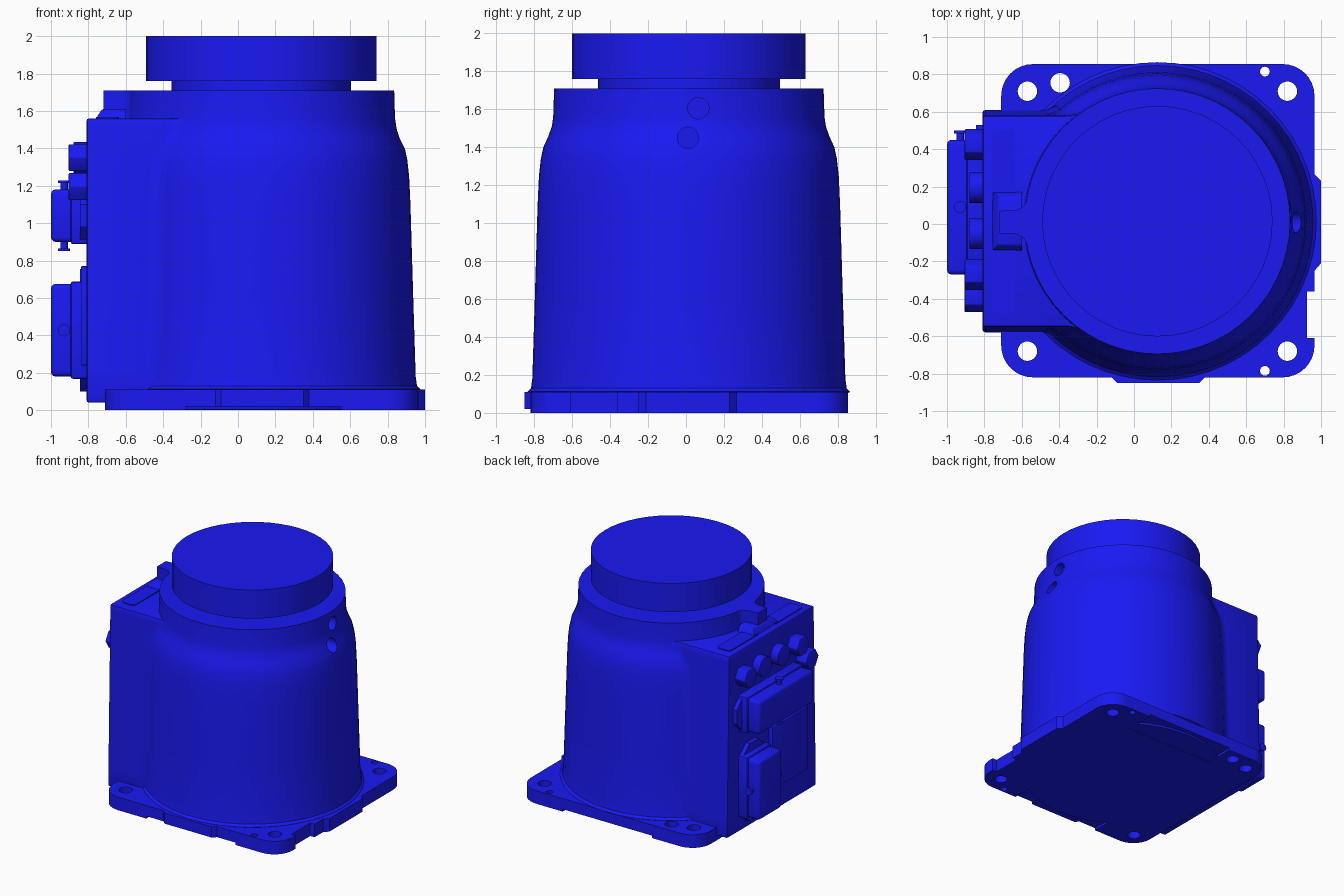
import bpy, bmesh
from math import sin, cos, pi, sqrt, atan2, radians
from mathutils import Matrix, Vector

if "Cube" in bpy.data.objects:
    bpy.data.objects.remove(bpy.data.objects["Cube"])

CX, CY = 0.125, 0.015          # axis of the round body
blue = bpy.data.materials.new("blue_paint")
blue.diffuse_color = (0.01, 0.01, 0.9, 1)
blue.use_nodes = True
blue.node_tree.nodes["Principled BSDF"].inputs["Base Color"].default_value = blue.diffuse_color


def finish(name, bm, bevel=0.0, segments=2):
    bmesh.ops.recalc_face_normals(bm, faces=bm.faces)
    me = bpy.data.meshes.new(name)
    bm.to_mesh(me)
    bm.free()
    ob = bpy.data.objects.new(name, me)
    bpy.context.collection.objects.link(ob)
    me.materials.append(blue)
    if bevel:
        m = ob.modifiers.new("bevel", 'BEVEL')
        m.width, m.segments, m.limit_method, m.angle_limit = bevel, segments, 'ANGLE', radians(40)
        apply(ob, m)
    smooth(ob)
    return ob


def activate(ob):
    bpy.ops.object.select_all(action='DESELECT')
    ob.select_set(True)
    bpy.context.view_layer.objects.active = ob


def apply(ob, mod):
    activate(ob)
    bpy.ops.object.modifier_apply(modifier=mod.name)


def smooth(ob):
    activate(ob)
    bpy.ops.object.shade_smooth_by_angle(angle=radians(32))


def loft(name, rings, bevel=0.0, segments=2):
    """Skin a stack of equal-length rings and cap both ends."""
    bm = bmesh.new()
    rows = [[bm.verts.new(p) for p in r] for r in rings]
    n = len(rows[0])
    for a, b in zip(rows, rows[1:]):
        for i in range(n):
            j = (i + 1) % n
            bm.faces.new((a[i], a[j], b[j], b[i]))
    bm.faces.new(rows[0][::-1])
    bm.faces.new(rows[-1])
    return finish(name, bm, bevel, segments)


def prism(name, outline, z0, z1, bevel=0.0):
    return loft(name, [[(x, y, z) for x, y in outline] for z in (z0, z1)], bevel)


def revolve(name, profile, n=48):
    return loft(name, [[(CX + r * cos(2 * pi * i / n), CY + r * sin(2 * pi * i / n), z)
                        for i in range(n)] for r, z in profile])


def box(name, x, y, z, bevel=0.0, segments=2):
    return loft(name, [[(x[0], y[0], k), (x[1], y[0], k), (x[1], y[1], k), (x[0], y[1], k)]
                       for k in z], bevel, segments)


def cyl(name, centre, axis, r, depth, n=24, bevel=0.0):
    bm = bmesh.new()
    rot = Vector((0, 0, 1)).rotation_difference(Vector(axis)).to_matrix().to_4x4()
    bmesh.ops.create_cone(bm, cap_ends=True, segments=n, radius1=r, radius2=r, depth=depth,
                          matrix=Matrix.Translation(centre) @ rot)
    return finish(name, bm, bevel)


def cut(ob, cutters):
    for c in cutters:
        c.hide_render = True
        m = ob.modifiers.new("cut", 'BOOLEAN')
        m.operation, m.solver, m.object = 'DIFFERENCE', 'EXACT', c
        apply(ob, m)
        bpy.data.objects.remove(c)
    smooth(ob)


def arc(x, y, r, a0, a1, n=8):
    return [(x + r * cos(radians(a0 + (a1 - a0) * i / n)),
             y + r * sin(radians(a0 + (a1 - a0) * i / n))) for i in range(n + 1)]


# Mounting plate: rounded corners, front tab, right tab and notch
R = 0.17
outline = (arc(-0.71 + R, -0.82 + R, R, 180, 270)
           + [(-0.12, -0.82), (-0.09, -0.85), (0.35, -0.85), (0.38, -0.82)]
           + arc(0.965 - R, -0.82 + R, R, 270, 360)
           + [(0.965, -0.61), (0.925, -0.61), (0.925, -0.36), (0.965, -0.36),
              (0.965, -0.25), (1.0, -0.21), (1.0, 0.23), (0.965, 0.265)]
           + arc(0.965 - R, 0.855 - R, R, 0, 90)
           + arc(-0.71 + R, 0.855 - R, R, 90, 180))
plate = prism("mounting_plate", outline, 0, 0.11)
holes = [(-0.57, 0.71, 0.052), (0.82, 0.71, 0.052), (-0.57, -0.68, 0.052), (0.82, -0.68, 0.052),
         (-0.395, 0.755, 0.052), (0.70, 0.815, 0.026), (0.70, -0.785, 0.026)]
cutters = [cyl("hole", (x, y, 0.05), (0, 0, 1), r, 0.4) for x, y, r in holes]
cutters += [box("relief", (-0.28, 0.55), y, (-0.1, 0.02)) for y in ((-1, -0.6), (0.6, 1))]
cut(plate, cutters)

# Round tapered body with two round recesses on the right
profile = [(0.80, 0.005), (0.82, 0.09), (0.85, 0.112), (0.832, 0.13), (0.825, 0.18), (0.812, 0.6),
           (0.797, 1.1), (0.79, 1.25), (0.78, 1.34), (0.767, 1.40), (0.742, 1.455),
           (0.722, 1.51), (0.715, 1.56), (0.71, 1.71)]
body = revolve("round_body", profile, 56)
cut(body, [cyl("recess", (0.87, y, z), (1, 0, 0), 0.056, 0.2) for y, z in ((0.065, 1.605), (0.01, 1.45))])

# Neck and top flange
revolve("neck", [(0.48, 1.70), (0.48, 1.77)])
revolve("top_flange", [(0.616, 1.76), (0.616, 2.0)])


# Connector housing, blended into the round body with concave fillets
def radius_at(z):
    for (r0, z0), (r1, z1) in zip(profile, profile[1:]):
        if z <= z1:
            return r0 + (r1 - r0) * (z - z0) / (z1 - z0)


def housing_ring(z):
    r, f, h = radius_at(z), 0.15, 0.595 - 0.03 * z / 1.56
    d = sqrt((r + f) ** 2 - (h + f) ** 2)
    end = atan2(-(h + f), d) * 180 / pi
    side = [(-0.81, h)] + [(CX + x, y) for x, y in arc(-d, h + f, f, -90, end, 6)] + [(CX, 0.3)]
    pts = side + [(x, -y) for x, y in reversed(side)]
    return [(x, y + CY, z) for x, y in pts]


loft("connector_housing", [housing_ring(z) for z in (0.04, 0.2, 0.6, 1.1, 1.25, 1.34, 1.40, 1.455, 1.51, 1.56)],
     0.014)

# Stop lug and pads on top of the housing
half = [(-0.72, 0.06), (-0.625, 0.065), (-0.59, 0.085), (-0.57, 0.12), (-0.555, 0.19), (-0.4, 0.19)]
prism("stop_lug", [(x, y + 0.01) for x, y in half] + [(x, 0.01 - y) for x, y in reversed(half)], 1.5, 1.71)
loft("lug_foot", [[(-0.70 - w, -0.085 - w, z), (-0.60, -0.085 - w, z),
                   (-0.60, 0.115 + w, z), (-0.70 - w, 0.115 + w, z)]
                  for w, z in ((0.06, 1.55), (0.05, 1.575), (0.03, 1.605), (0.02, 1.61))])
for side, (y0, y1) in (("left", (0.11, 0.505)), ("right", (-0.475, -0.09))):
    r = 0.03
    pts = (arc(-0.635 - r, y1 - r, r, 0, 90, 4) + arc(-0.76 + r, y1 - r, r, 90, 180, 4)
           + arc(-0.76 + r, y0 + r, r, 180, 270, 4) + arc(-0.635 - r, y0 + r, r, 270, 360, 4))
    prism("top_pad_" + side, pts, 1.55, 1.568)

# Cable glands on the connector face
for i, (y, z, n, d) in enumerate([(0.425, 1.35, 6, 0.095), (0.195, 1.35, 20, 0.07), (-0.05, 1.35, 20, 0.07),
                                  (-0.27, 1.35, 6, 0.095), (-0.39, 1.195, 6, 0.095)]):
    cyl(f"cable_gland_{i + 1}", (-0.80 - d / 2, y, z), (1, 0, 0), 0.083, d + 0.02, n, 0.005)


# Two plug connectors with pointed flanges and latch pins
def plug(name, y, z, pin_axis):
    box(name + "_shell", (-1.0, -0.80), y, z, 0.025, 3)
    box(name + "_collar", (-0.895, -0.80), (y[0] - 0.012, y[1] + 0.012), (z[0] - 0.012, z[1] + 0.012), 0.012)
    yc, zc = sum(y) / 2, sum(z) / 2
    vertical = pin_axis == (0, 0, 1)
    span = (z[1] - z[0] if vertical else y[1] - y[0])
    c = (-0.93, yc, zc)
    cyl(name + "_latch_pin", c, pin_axis, 0.02, span + 0.09, 16)
    for s in (-1, 1):
        p = Vector(c) + Vector(pin_axis) * s * (span / 2 + 0.042)
        cyl(name + "_latch_head", p, pin_axis, 0.033, 0.014, 16)
    # flange tapering towards both ends of its long side
    a, b = (yc, zc) if vertical else (zc, yc)
    la = ((y if vertical else z)[1] - (y if vertical else z)[0]) / 2
    lb = span / 2
    pts = [(-la - 0.08, -0.06), (-la, -lb), (la, -lb), (la + 0.08, -0.06),
           (la + 0.08, 0.06), (la, lb), (-la, lb), (-la - 0.08, 0.06)]
    ring = [(a + u, b + v) if vertical else (b + v, a + u) for u, v in pts]
    loft(name + "_flange", [[(x, q, w) for q, w in ring] for x in (-0.80, -0.845)])


plug("upper_plug", (-0.27, 0.45), (0.90, 1.18), (0, 0, 1))
plug("lower_plug", (0.15, 0.45), (0.18, 0.675), (0, 1, 0))

# Flat cover panel beside the lower plug
box("cover_panel", (-0.84, -0.80), (-0.43, 0.05), (0.24, 0.77), 0.006)
